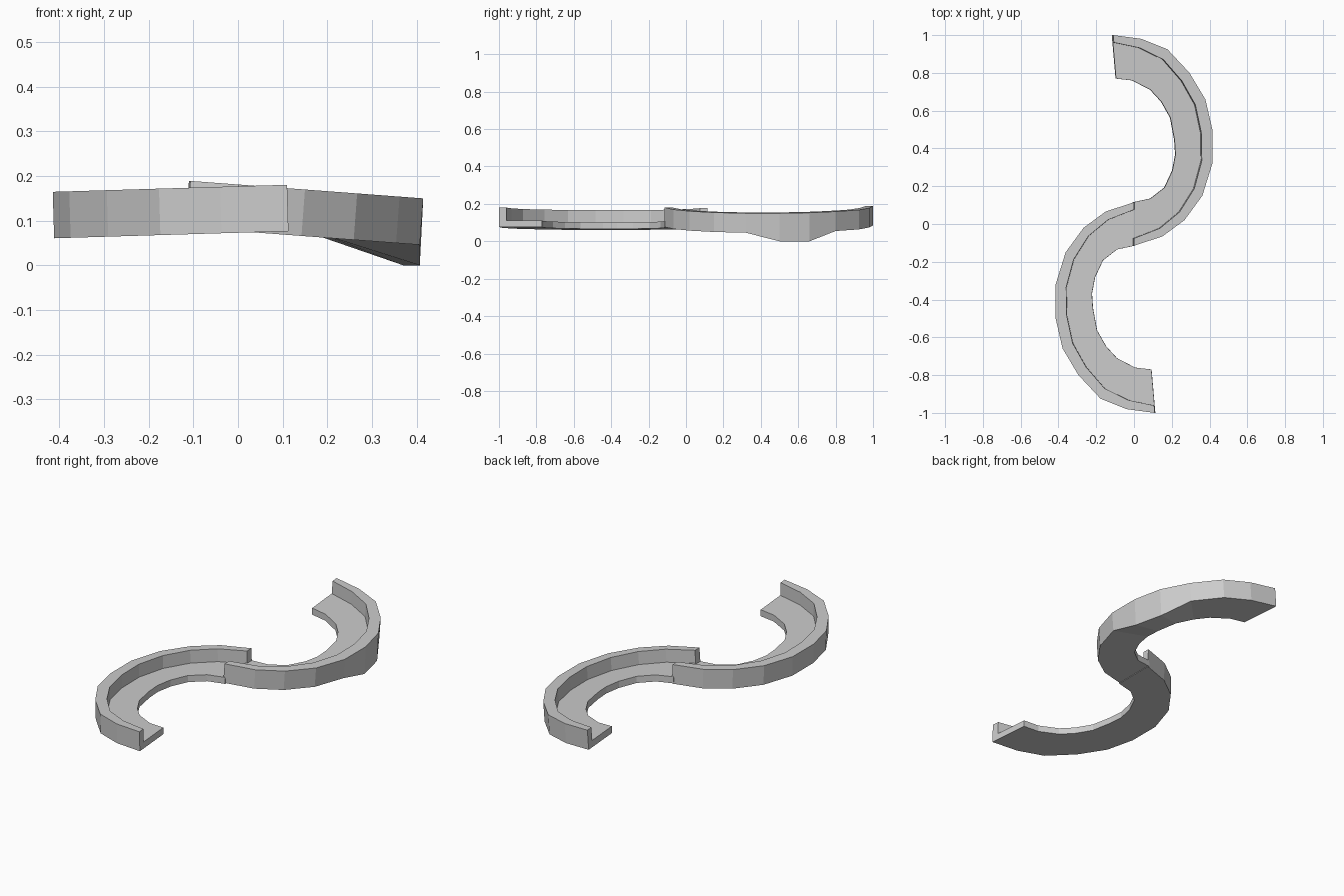
import bpy, bmesh

if "Cube" in bpy.data.objects:
    bpy.data.objects.remove(bpy.data.objects["Cube"])

# Plan outline of one half of the S: outer and inner edge, station by station
OUTER = [(0, .115), (-.15, .066), (-.267, -.02), (-.362, -.15), (-.415, -.32),
         (-.415, -.5), (-.378, -.66), (-.294, -.80), (-.177, -.925), (-.04, -.98), (.11, -1)]
INNER = [(0, -.115), (-.093, -.135), (-.167, -.193), (-.209, -.283), (-.225, -.368),
         (-.22, -.445), (-.198, -.563), (-.15, -.648), (-.093, -.71), (.003, -.76), (.09, -.77)]
WALL, FLOOR = .104, .035   # heights of the outer wall and of the floor slab


def track_half(name, sign, base, slope, dropped=()):
    """Sweep an L-shaped section along the half; sign=-1 turns it 180 degrees."""
    bm = bmesh.new()
    last = len(OUTER) - 1
    rings = []
    for i, (o, n) in enumerate(zip(OUTER, INNER)):
        t = i / last
        f = .17 + .13 * 4 * t * (1 - t)          # wall share of the width
        section = [(0, 0), (0, WALL), (f, WALL), (f, FLOOR), (1, FLOOR), (1, 0)]
        ring = []
        for k, (u, h) in enumerate(section):
            x = sign * (o[0] + (n[0] - o[0]) * u)
            y = sign * (o[1] + (n[1] - o[1]) * u)
            z = base + slope * x + h
            if k == 0 and i in dropped:          # support foot under the bend
                z = 0
            ring.append(bm.verts.new((x - slope * (h - WALL), y, z)))
        rings.append(ring)
    for a, b in zip(rings, rings[1:]):
        for k in range(6):
            j = (k + 1) % 6
            bm.faces.new((a[k], a[j], b[j], b[k]))
    bm.faces.new(rings[0])
    bm.faces.new(rings[-1][::-1])
    bmesh.ops.recalc_face_normals(bm, faces=bm.faces)
    me = bpy.data.meshes.new(name)
    bm.to_mesh(me)
    bm.free()
    ob = bpy.data.objects.new(name, me)
    bpy.context.collection.objects.link(ob)
    return ob


# Front bend, gently tilted
track_half("front_track_bend", 1, .073, .03)
# Rear bend, tilted the other way, with the lowered foot
track_half("rear_track_bend", -1, .077, -.075, dropped=(5, 6))
